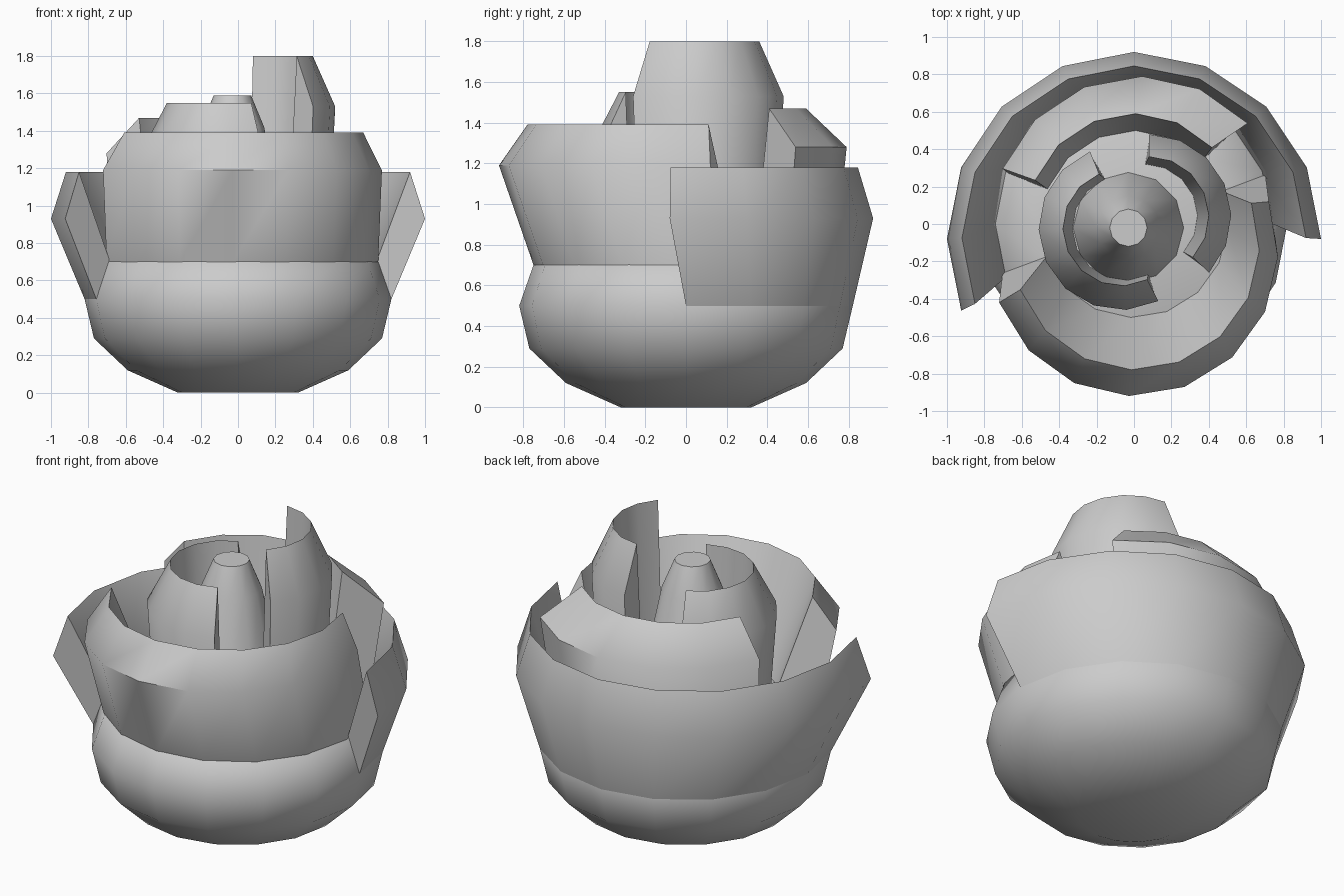
import bpy
import bmesh
from math import radians, cos, sin

cube = bpy.data.objects.get("Cube")
if cube:
    bpy.data.objects.remove(cube, do_unlink=True)

grey = bpy.data.materials.new("soft grey")
grey.use_nodes = True
colour = (0.6, 0.6, 0.6, 1)
grey.diffuse_color = colour
grey.node_tree.nodes["Principled BSDF"].inputs["Base Color"].default_value = colour


def finish(name, bm):
    """Turn a bmesh into a smooth object with sharp rims."""
    bmesh.ops.remove_doubles(bm, verts=bm.verts, dist=0.0001)
    bmesh.ops.recalc_face_normals(bm, faces=bm.faces)
    mesh = bpy.data.meshes.new(name)
    bm.to_mesh(mesh)
    bm.free()
    mesh.materials.append(grey)
    obj = bpy.data.objects.new(name, mesh)
    bpy.context.collection.objects.link(obj)
    bpy.ops.object.select_all(action="DESELECT")
    obj.select_set(True)
    bpy.context.view_layer.objects.active = obj
    bpy.ops.object.shade_smooth_by_angle(angle=radians(52))


def sweep(name, profile, start=0, end=360, steps=16, closed=False):
    """Revolve (radius, z, centre x, centre y) points through an arc."""
    bm = bmesh.new()
    rings = []
    for i in range(steps + 1):
        a = radians(start + (end - start) * i / steps)
        rings.append([bm.verts.new((cx + r * cos(a), cy + r * sin(a), z))
                      for r, z, cx, cy in profile])
    n = len(profile)
    for a, b in zip(rings, rings[1:]):
        for j in range(n if closed else n - 1):
            k = (j + 1) % n
            bm.faces.new((a[j], b[j], b[k], a[k]))
    if closed:  # end walls of a petal
        bm.faces.new(rings[0])
        bm.faces.new(rings[-1])
    finish(name, bm)


# Rounded base with an inner floor
sweep("base_bowl", [(0, 0, 0, 0), (.32, 0, 0, 0), (.59, .12, 0, 0), (.77, .29, 0, 0),
                    (.82, .5, 0, 0), (.75, .7, 0, 0), (.5, .8, 0, 0), (0, .8, 0, 0)])

# Outer petals: outer foot, fold, rim, inner foot
sweep("back_outer_petal", [(.82, .5, 0, 0), (1, .93, 0, -.08), (.92, 1.18, 0, -.075),
                           (.74, .7, 0, 0)], 0, 202.5, 9, True)
sweep("front_outer_petal", [(.75, .7, 0, 0), (.77, 1.19, 0, -.15), (.66, 1.39, .01, -.12),
                            (.5, .8, 0, 0)], -159.5, 20.5, 8, True)

# Middle petal at the back
sweep("back_middle_petal", [(.73, .7, 0, 0), (.79, 1.28, .03, 0), (.57, 1.47, 0, .02),
                            (.5, .8, 0, 0)], 43, 158, 5, True)

# Inner petals around the heart
sweep("right_inner_petal", [(.4, .75, -.07, -.02), (.44, 1.3, -.07, -.02),
                            (.31, 1.55, -.07, -.02), (.28, .8, -.05, -.02)], 112, 297, 8, True)
sweep("left_inner_petal", [(.4, .75, .08, .04), (.44, 1.53, .08, .04),
                           (.32, 1.8, .08, .04), (.28, .8, .06, .04)], -43, 90, 6, True)

# Heart of the bud
sweep("heart_cone", [(.3, .78, -.03, -.02), (.17, 1.42, -.03, -.02), (.1, 1.59, -.03, -.02),
                     (0, 1.59, -.03, -.02)], steps=12)
